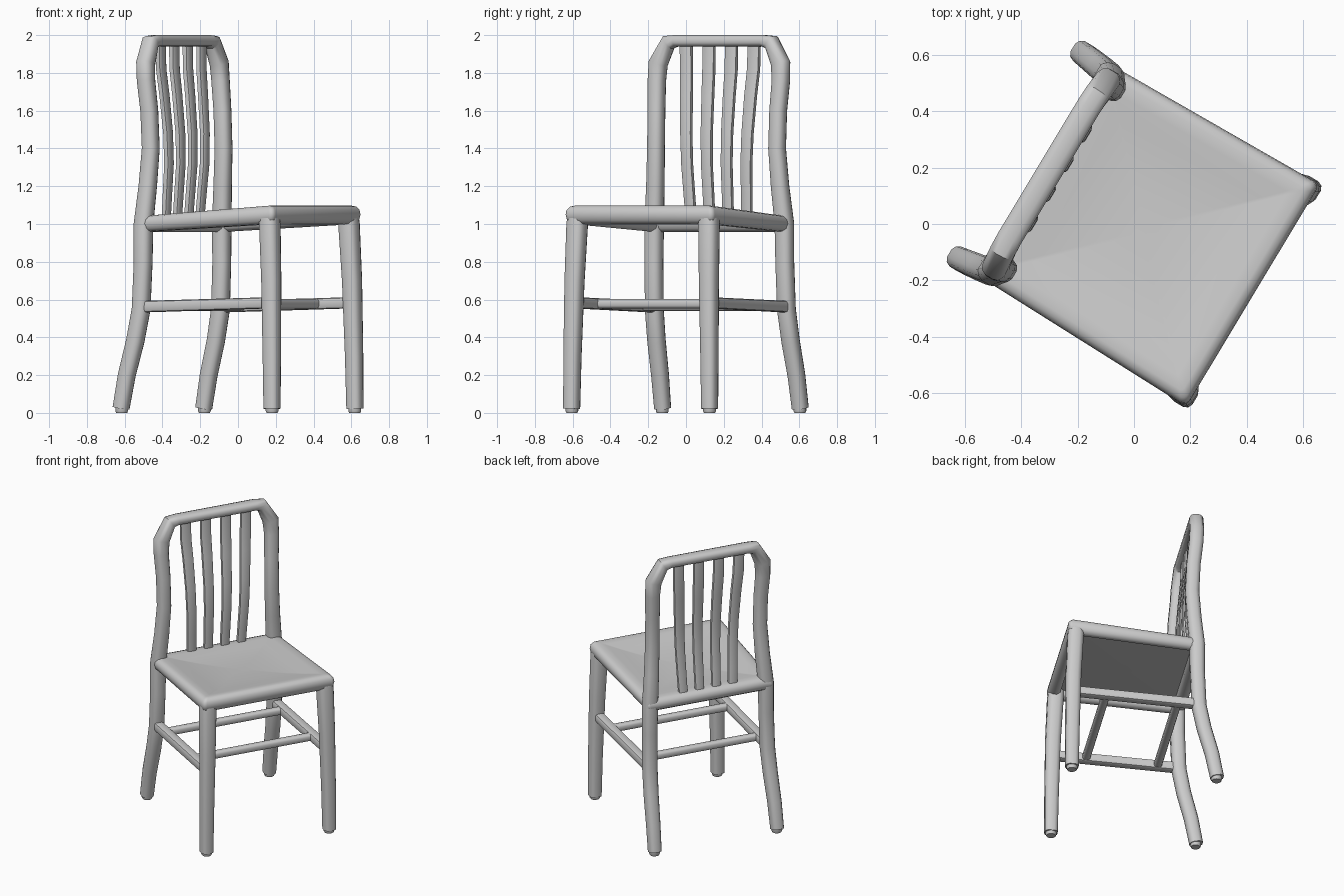
import bpy, bmesh
from math import sin, cos, pi, radians, copysign
from mathutils import Vector, Matrix

if "Cube" in bpy.data.objects:
    bpy.data.objects.remove(bpy.data.objects["Cube"])

TURN = Matrix.Rotation(radians(59), 4, 'Z')   # the whole chair stands turned


def finish(name, bm, angle=40):
    bmesh.ops.recalc_face_normals(bm, faces=bm.faces)
    bm.transform(TURN)
    me = bpy.data.meshes.new(name)
    bm.to_mesh(me)
    bm.free()
    ob = bpy.data.objects.new(name, me)
    bpy.context.collection.objects.link(ob)
    bpy.ops.object.select_all(action='DESELECT')
    bpy.context.view_layer.objects.active = ob
    ob.select_set(True)
    bpy.ops.object.shade_smooth_by_angle(angle=radians(angle))
    return ob


def skin(bm, loops):
    """Bridge successive vertex rings and cap both ends."""
    rings = [[bm.verts.new(p) for p in loop] for loop in loops]
    n = len(rings[0])
    for a, b in zip(rings, rings[1:]):
        for i in range(n):
            bm.faces.new((a[i], a[(i + 1) % n], b[(i + 1) % n], b[i]))
    bm.faces.new(rings[0])
    bm.faces.new(rings[-1])


def sweep(name, path, depth=(0, 1, 0), sides=12, power=3.0):
    """path: (x, y, z, half width, half depth); rounded-square section."""
    pts = [Vector(p[:3]) for p in path]
    loops = []
    for i, p in enumerate(path):
        t0 = (pts[i] - pts[max(i - 1, 0)]).normalized()
        t1 = (pts[min(i + 1, len(pts) - 1)] - pts[i]).normalized()
        t = (t0 + t1).normalized()
        d = Vector(depth)
        d = (d - t * d.dot(t)).normalized()
        s = t.cross(d)
        ring = []
        for k in range(sides):
            a = 2 * pi * (k + 0.5) / sides
            c, e = cos(a), sin(a)
            u = copysign(abs(c) ** (2 / power), c) * p[3]
            v = copysign(abs(e) ** (2 / power), e) * p[4]
            ring.append(pts[i] + s * u + d * v)
        loops.append(ring)
    bm = bmesh.new()
    skin(bm, loops)
    return finish(name, bm)


# back legs, posts and top rail as one bent tube
half = [(-.425, .467, .025, .042, .043), (-.421, .434, .2, .044, .045),
        (-.414, .386, .38, .046, .046), (-.408, .353, .55, .047, .047),
        (-.404, .343, .8, .047, .047), (-.402, .342, 1.0, .049, .049),
        (-.385, .326, 1.2, .046, .046), (-.374, .314, 1.4, .044, .045),
        (-.376, .322, 1.6, .044, .045), (-.383, .338, 1.76, .046, .046),
        (-.378, .343, 1.85, .051, .046), (-.318, .35, 1.962, .041, .046),
        (-.27, .352, 1.97, .031, .046)]
sweep("back_frame", half + [(-p[0],) + p[1:] for p in reversed(half)], power=2.7)

# seat: rolled rim, shallow dish on top, recessed underside
def seat_loop(inset, drop):
    r = max(.025 - inset * .3, .008)
    loop = []
    corners = [(.459, -.492, -90), (.442, .392, 0), (-.442, .392, 90), (-.459, -.492, 180)]
    for x, y, start in corners:
        cx = x - copysign(inset + r, x)
        cy = y - copysign(inset + r, y)
        for k in range(5):
            a = radians(start + 22.5 * k)
            px, py = cx + r * cos(a), cy + r * sin(a)
            f = (py + .488) / .87
            loop.append((px, py, 1.1 - .06 * f - drop * (1 - .15 * f)))
    return loop


bm = bmesh.new()
skin(bm, [seat_loop(*s) for s in (
    (.4, .06), (.08, .05), (.075, .08), (.05, .1), (.025, .097), (.006, .08), (0, .05),
    (.004, .025), (.018, .007), (.04, 0), (.08, .004), (.15, .016), (.23, .026),
    (.32, .032), (.4, .034))])
finish("seat", bm, 50)

for side, label in ((-1, "left"), (1, "right")):
    # tapered front legs
    sweep("front_leg_" + label, [
        (side * .426, -.466, .022, .041, .042), (side * .423, -.463, .3, .044, .045),
        (side * .415, -.455, .7, .049, .049), (side * .407, -.441, 1.0, .053, .052),
        (side * .405, -.437, 1.06, .048, .048)])
    # side stretchers
    sweep("side_stretcher_" + label, [
        (side * .414, -.45, .583, .031, .03), (side * .41, .352, .562, .031, .031)],
        depth=(0, 0, 1), power=4)
    # foot glides
    for y, end in ((-.466, "front"), (.463, "back")):
        sweep(f"{end}_foot_{label}", [
            (side * .425, y, 0, .03, .03), (side * .425, y, .01, .035, .035),
            (side * .425, y, .05, .035, .035)], power=2)

# two cross stretchers
for y, z, label in ((-.245, .578, "front"), (.215, .565, "back")):
    sweep("cross_stretcher_" + label, [
        (-.41, y, z, .026, .025), (.41, y, z, .026, .025)],
        depth=(0, 0, 1), power=3)

# four curved back slats, fanning out toward the top
for i, k in enumerate((-3, -1, 1, 3)):
    sweep(f"back_slat_{i + 1}", [
        (k * w, y, z, hw, .017) for w, y, z, hw in (
            (.057, .342, 1.0, .029), (.059, .33, 1.15, .03), (.061, .316, 1.32, .031),
            (.063, .318, 1.48, .032), (.066, .335, 1.68, .034), (.069, .35, 1.82, .035),
            (.07, .352, 1.96, .035))],
        sides=8, power=5)
